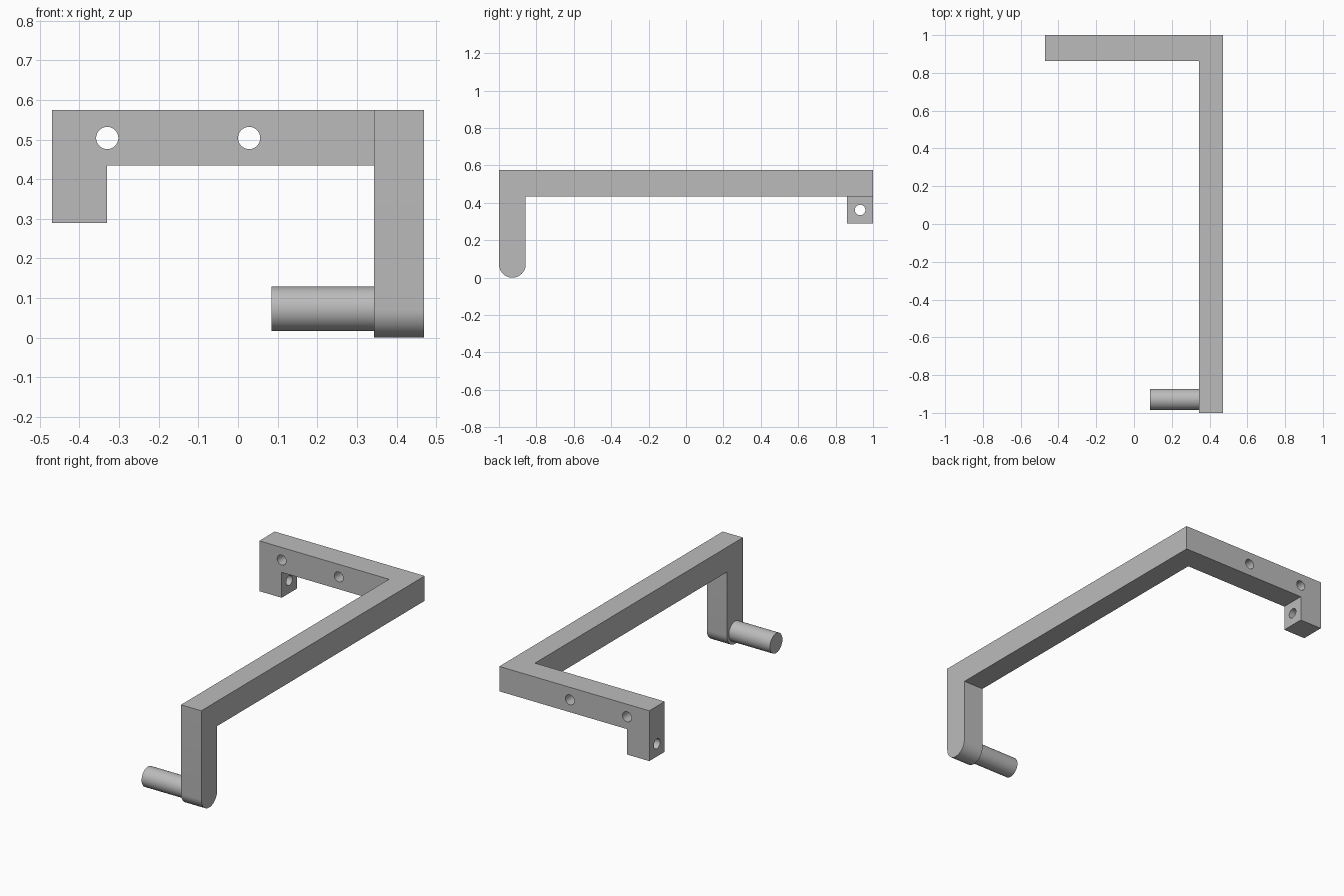
import bpy
import bmesh
from math import pi, cos, sin
from mathutils import Matrix, Vector

cube = bpy.data.objects.get("Cube")
if cube:
    bpy.data.objects.remove(cube, do_unlink=True)

# Main dimensions
HALF_W, TOP, UNDER = 0.47, 0.575, 0.434
ARM_IN = 0.343                    # inner side of the long arm
BAR_FRONT = 0.862                 # front side of the rear bar
TAB_IN, TAB_LOW = -0.33, 0.29     # hanging tab at the rear bar's end
LEG_R = 0.0715                    # half the leg's depth, also its round end
LEG_Y = -1 + LEG_R
PIN_R, HOLE_R = 0.056, 0.028

grey = bpy.data.materials.new("plain_grey")
grey.use_nodes = True
colour = (0.5, 0.5, 0.5, 1)
grey.diffuse_color = colour
grey.node_tree.nodes["Principled BSDF"].inputs["Base Color"].default_value = colour


def finish(name, bm):
    bmesh.ops.recalc_face_normals(bm, faces=bm.faces)
    mesh = bpy.data.meshes.new(name)
    bm.to_mesh(mesh)
    bm.free()
    mesh.materials.append(grey)
    obj = bpy.data.objects.new(name, mesh)
    bpy.context.collection.objects.link(obj)
    return obj


def extrude(name, points, offset):
    """Solid made by pushing a flat outline along an offset."""
    bm = bmesh.new()
    face = bm.faces.new([bm.verts.new(p) for p in points])
    new = bmesh.ops.extrude_face_region(bm, geom=[face])["geom"]
    verts = [v for v in new if isinstance(v, bmesh.types.BMVert)]
    bmesh.ops.translate(bm, verts=verts, vec=Vector(offset))
    return finish(name, bm)


def cylinder(name, centre, radius, length, axis):
    turn = Matrix.Rotation(pi / 2, 4, "Y" if axis == "x" else "X")
    bm = bmesh.new()
    bmesh.ops.create_cone(bm, cap_ends=True, segments=48, radius1=radius,
                          radius2=radius, depth=length,
                          matrix=Matrix.Translation(centre) @ turn)
    return finish(name, bm)


def activate(obj):
    bpy.ops.object.select_all(action="DESELECT")
    obj.select_set(True)
    bpy.context.view_layer.objects.active = obj


def combine(target, other, operation):
    activate(target)
    mod = target.modifiers.new(operation.lower(), "BOOLEAN")
    mod.operation, mod.object, mod.solver = operation, other, "EXACT"
    bpy.ops.object.modifier_apply(modifier=mod.name)
    bpy.data.objects.remove(other, do_unlink=True)


# Long arm with the round-ended front leg
round_end = [(LEG_Y - LEG_R * cos(pi * i / 24), LEG_R - LEG_R * sin(pi * i / 24))
             for i in range(25)]
side = [(1, UNDER), (1, TOP), (-1, TOP)] + round_end + [(-1 + 2 * LEG_R, UNDER)]
frame = extrude("bracket_frame", [(ARM_IN, y, z) for y, z in side],
                (HALF_W - ARM_IN, 0, 0))

# Rear bar with its hanging tab
back = [(-HALF_W, TAB_LOW), (TAB_IN, TAB_LOW), (TAB_IN, UNDER),
        (ARM_IN, UNDER), (ARM_IN, TOP), (-HALF_W, TOP)]
bar = extrude("rear_bar", [(x, BAR_FRONT, z) for x, z in back],
              (0, 1 - BAR_FRONT, 0))
combine(frame, bar, "UNION")

# Screw holes: two through the bar, one across the tab
bar_y = (1 + BAR_FRONT) / 2
for x in (TAB_IN, 0.028):
    combine(frame, cylinder("bar_hole", (x, bar_y, 0.504), HOLE_R, 0.4, "y"),
            "DIFFERENCE")
combine(frame, cylinder("tab_hole", ((TAB_IN - HALF_W) / 2, bar_y, 0.362),
                        HOLE_R, 0.4, "x"), "DIFFERENCE")

# Merge flat seams left by joining
bm = bmesh.new()
bm.from_mesh(frame.data)
bmesh.ops.remove_doubles(bm, verts=bm.verts, dist=0.0001)
bmesh.ops.dissolve_limit(bm, angle_limit=0.01, verts=bm.verts, edges=bm.edges)
bm.to_mesh(frame.data)
bm.free()

# Pin on the inner side of the leg
pin_end = 0.085
pin = cylinder("pin", ((pin_end + ARM_IN) / 2, LEG_Y, 0.073), PIN_R,
               ARM_IN - pin_end, "x")

for obj in (frame, pin):
    activate(obj)
    bpy.ops.object.shade_smooth_by_angle(angle=pi / 6)
